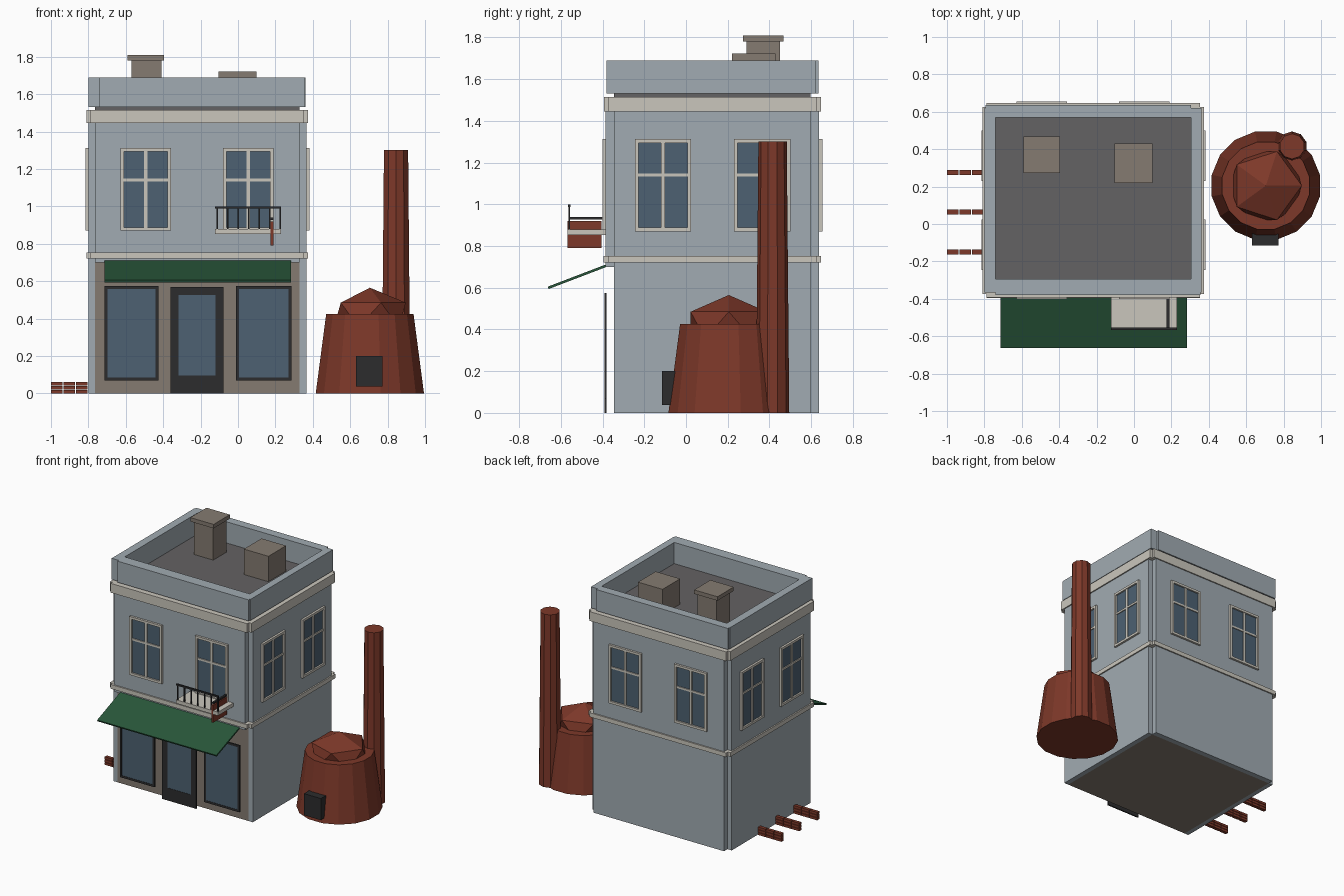
import bpy, bmesh, math
from mathutils import Matrix

cube = bpy.data.objects.get("Cube")
if cube:
    bpy.data.objects.remove(cube, do_unlink=True)


def material(name, code):
    srgb = [int(code[i:i + 2], 16) / 255 for i in (0, 2, 4)]
    col = [c / 12.92 if c < 0.04 else ((c + 0.055) / 1.055) ** 2.4 for c in srgb] + [1]
    m = bpy.data.materials.new(name)
    m.use_nodes = True
    m.diffuse_color = col
    m.node_tree.nodes["Principled BSDF"].inputs["Base Color"].default_value = col
    return m


WALL = material("blue_grey_plaster", "a1abb2")
CREAM = material("cream_trim", "cac6bc")
BROWN = material("brown_grey_stone", "857b71")
ROOF = material("dark_roof", "646263")
GLASS = material("blue_glass", "4d6172")
DARK = material("black_metal", "2c2c2d")
GREEN = material("green_canvas", "28563a")
BRICK = material("red_brick", "7d3829")


def finish(name, bm, mat):
    me = bpy.data.meshes.new(name)
    bm.to_mesh(me)
    bm.free()
    me.materials.append(mat)
    ob = bpy.data.objects.new(name, me)
    bpy.context.collection.objects.link(ob)
    return ob


def boxes(name, mat, *specs):
    """One object made of boxes, each given as x0, x1, y0, y1, z0, z1."""
    bm = bmesh.new()
    for x0, x1, y0, y1, z0, z1 in specs:
        mid = Matrix.Translation(((x0 + x1) / 2, (y0 + y1) / 2, (z0 + z1) / 2))
        size = Matrix.Diagonal((abs(x1 - x0), abs(y1 - y0), z1 - z0, 1))
        bmesh.ops.create_cube(bm, size=1, matrix=mid @ size)
    return finish(name, bm, mat)


def cone(name, mat, sides, r0, r1, x, y, z0, z1, turn=0):
    bm = bmesh.new()
    place = Matrix.Translation((x, y, (z0 + z1) / 2)) @ Matrix.Rotation(turn, 4, 'Z')
    bmesh.ops.create_cone(bm, cap_ends=True, segments=sides, radius1=r0,
                          radius2=r1, depth=z1 - z0, matrix=place)
    return finish(name, bm, mat)


# Outer wall planes and the inner lines of the notched corners
L, R, F, B = -0.80, 0.365, -0.385, 0.638
l, r, f, b = -0.765, 0.328, -0.345, 0.597

# Wall slabs, floor and shop front
boxes("side_walls", WALL, (L, l, f, b, 0, 1.5), (r, R, f, b, 0, 1.5))
boxes("back_wall", WALL, (l, r, b, B, 0, 1.5))
boxes("upper_front_wall", WALL, (l, r, F, f, 0.7, 1.5))
boxes("shop_front", BROWN, (l, r, f, f + 0.03, 0, 0.72))
boxes("floor", BROWN, (l, r, f + 0.03, b, 0, 0.03))
boxes("roof", ROOF, (l, r, f, b, 1.46, 1.53))

# Trim bands with small corner notches
for name, out, z0, z1 in (("cornice", 0.009, 1.445, 1.515), ("floor_band", 0.01, 0.72, 0.752)):
    n = 0.012
    boxes(name, CREAM,
          (L - out, l, F + n, B - n, z0, z1), (r, R + out, F + n, B - n, z0, z1),
          (L + n, R - n, F - out, f, z0, z1), (L + n, R - n, b, B + out, z0, z1))

# Parapet
boxes("parapet_sides", WALL, (L, -0.74, -0.365, 0.62, 1.53, 1.69),
      (0.305, 0.36, -0.365, 0.62, 1.53, 1.69))
boxes("parapet_front", WALL, (-0.74, 0.355, -0.38, -0.295, 1.53, 1.69))
boxes("parapet_back", WALL, (-0.795, 0.305, 0.57, 0.636, 1.53, 1.69))

# Roof stacks
boxes("roof_stack", BROWN, (-0.57, -0.41, 0.29, 0.45, 1.52, 1.78))
boxes("roof_stack_cap", BROWN, (-0.59, -0.395, 0.273, 0.467, 1.78, 1.81))
boxes("roof_vent", BROWN, (-0.105, 0.1, 0.22, 0.43, 1.52, 1.722))


def upper_window(name, side, u):
    """Four-pane window centred at u along the wall of the given side."""
    plane, out = {"front": (F, -1), "back": (B, 1), "left": (R, 1), "right": (L, -1)}[side]

    def slab(u0, u1, z0, z1, depth):
        d = (plane - 0.01 * out, plane + depth * out)
        along = (u + u0, u + u1)
        return (along + d if side in ("front", "back") else d + along) + (z0, z1)
    w, t, z0, z1 = 0.135, 0.018, 0.87, 1.312
    boxes(name + "_frame", CREAM,
          slab(-w, t - w, z0, z1, 0.016), slab(w - t, w, z0, z1, 0.016),
          slab(t - w, w - t, z0, z0 + t, 0.016), slab(t - w, w - t, z1 - t, z1, 0.016),
          slab(-0.009, 0.009, z0 + t, z1 - t, 0.012),
          slab(t - w, w - t, 1.133, 1.148, 0.011))
    boxes(name + "_glass", GLASS, slab(t - w, w - t, z0 + t, z1 - t, 0.004))


for side, centres in (("front", (-0.493, 0.055)), ("back", (-0.493, 0.055)),
                      ("left", (-0.11, 0.365)), ("right", (-0.11, 0.365))):
    for i, u in enumerate(centres):
        upper_window(f"{side}_window_{i + 1}", side, u)


def shop_panel(name, x0, x1, z0, z1, side, low, high):
    """Dark framed pane standing just ahead of the shop front."""
    y0, y1 = -0.39, -0.38
    boxes(name + "_frame", DARK,
          (x0, x0 + side, y0, y1, z0, z1), (x1 - side, x1, y0, y1, z0, z1),
          (x0 + side, x1 - side, y0, y1, z0, z0 + low),
          (x0 + side, x1 - side, y0, y1, z1 - high, z1))
    boxes(name + "_glass", GLASS, (x0 + side, x1 - side, y0 + 0.002, y1, z0 + low, z1 - high))


shop_panel("shop_window_right", -0.715, -0.425, 0.07, 0.575, 0.016, 0.016, 0.016)
shop_panel("shop_window_left", -0.01, 0.285, 0.07, 0.575, 0.016, 0.016, 0.016)
shop_panel("shop_door", -0.36, -0.077, 0, 0.57, 0.043, 0.095, 0.043)

# Sloping awning
awning = boxes("awning", GREEN, (-0.713, 0.283, -0.147, 0.147, -0.006, 0.006))
awning.location = (0, -0.523, 0.652)
awning.rotation_euler = (math.atan2(0.105, 0.275), 0, 0)

# Balcony with railing and brick bracket
boxes("balcony_slab", CREAM, (-0.122, 0.23, -0.567, F, 0.853, 0.88))
posts = [(-0.115 + i * 0.056, -0.107 + i * 0.056, -0.564, -0.556, 0.88, 0.99) for i in range(7)]
boxes("balcony_railing", DARK, (-0.122, 0.23, -0.566, -0.554, 0.988, 1.0), *posts)
boxes("balcony_side_rail", DARK, (0.175, 0.19, -0.56, F, 0.928, 0.94))
boxes("balcony_bracket", BRICK, (0.175, 0.19, -0.568, -0.405, 0.79, 0.92))

# Brick stubs on the side
for i, y in enumerate((-0.15, 0.065, 0.275)):
    bricks = [(-1 + c * 0.067, -0.938 + c * 0.067, y - 0.013, y + 0.013,
               row * 0.021, row * 0.021 + 0.018) for c in range(3) for row in range(3)]
    boxes(f"brick_stub_{i + 1}", BRICK, *bricks)

# Brick kiln with faceted dome, flue and fire door
KX, KY = 0.705, 0.205
cone("kiln_body", BRICK, 16, 0.295, 0.238, KX, KY, 0, 0.425, math.pi / 16)
bm = bmesh.new()
bmesh.ops.create_icosphere(bm, subdivisions=1, radius=1,
                           matrix=Matrix.Translation((KX, KY, 0.42)) @ Matrix.Diagonal((0.215, 0.215, 0.145, 1)))
finish("kiln_dome", bm, BRICK)
cone("kiln_flue", BRICK, 10, 0.08, 0.068, 0.845, 0.415, 0, 1.3)
boxes("kiln_door", DARK, (0.632, 0.772, -0.115, 0, 0.037, 0.2))
